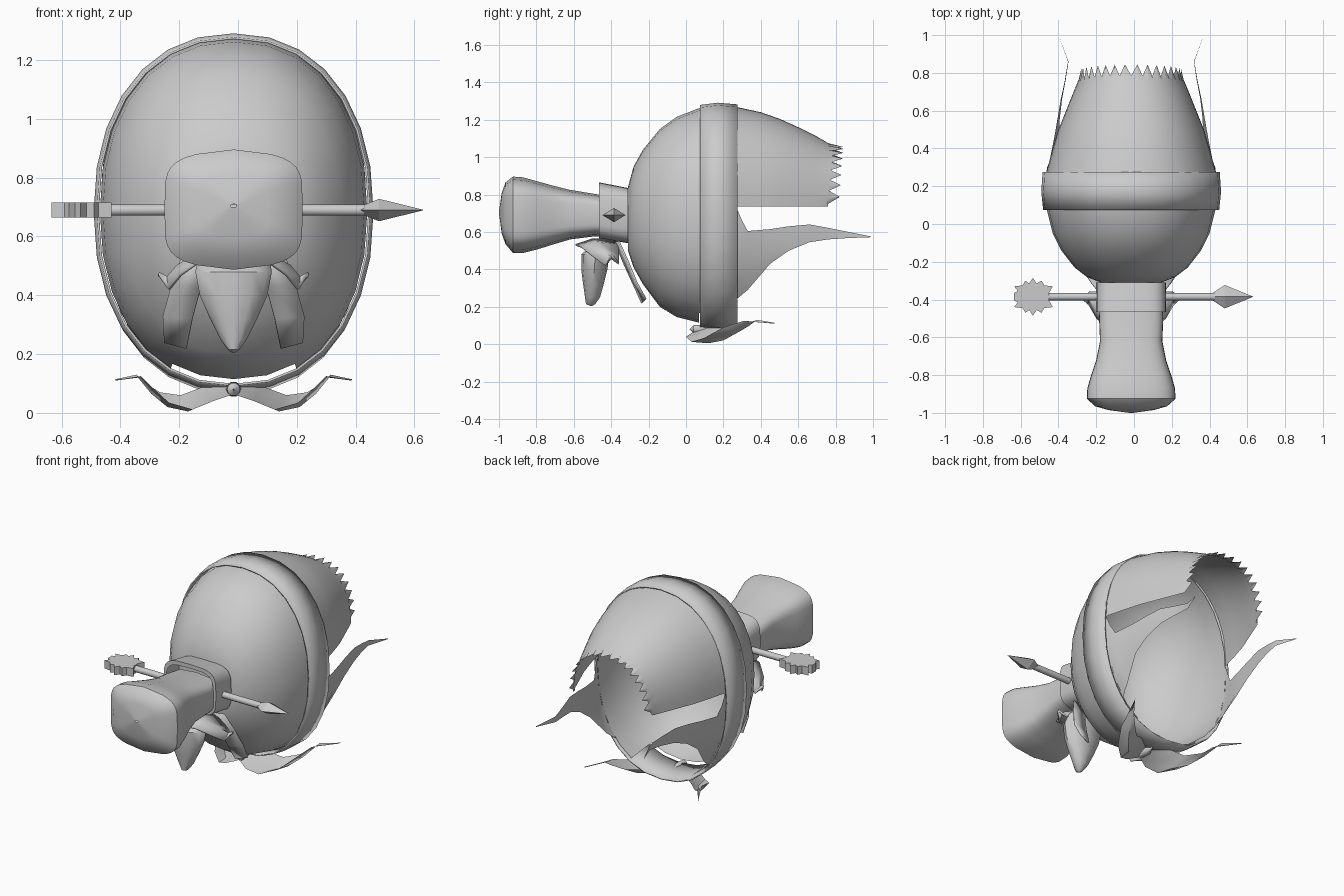
import bpy, bmesh, math

if "Cube" in bpy.data.objects:
    bpy.data.objects.remove(bpy.data.objects["Cube"])

CX = -0.015  # symmetry plane of the hair
mat = bpy.data.materials.new("hair grey")
mat.diffuse_color = (0.6, 0.6, 0.6, 1)
mat.use_nodes = True
mat.node_tree.nodes["Principled BSDF"].inputs["Base Color"].default_value = mat.diffuse_color


def make(name, verts, faces, thick=0, angle=40):
    me = bpy.data.meshes.new(name)
    me.from_pydata(verts, [], faces)
    bm = bmesh.new()
    bm.from_mesh(me)
    bmesh.ops.remove_doubles(bm, verts=bm.verts, dist=0.0005)
    bmesh.ops.recalc_face_normals(bm, faces=bm.faces)
    bm.to_mesh(me)
    bm.free()
    me.materials.append(mat)
    ob = bpy.data.objects.new(name, me)
    bpy.context.collection.objects.link(ob)
    bpy.ops.object.select_all(action='DESELECT')
    bpy.context.view_layer.objects.active = ob
    ob.select_set(True)
    bpy.ops.object.shade_smooth_by_angle(angle=math.radians(angle))
    if thick:
        mod = ob.modifiers.new("thickness", 'SOLIDIFY')
        mod.thickness = thick
        mod.offset = 0
    return ob


def grid(name, rows, closed=False, keep=None, **kw):
    """Skin rows of points; keep(centre) filters faces."""
    n = len(rows[0])
    verts = [p for r in rows for p in r]
    faces = []
    for i in range(len(rows) - 1):
        for j in range(n if closed else n - 1):
            k = (j + 1) % n
            f = (i * n + j, i * n + k, (i + 1) * n + k, (i + 1) * n + j)
            c = [sum(verts[v][a] for v in f) / 4 for a in range(3)]
            if keep is None or keep(c):
                faces.append(f)
    return make(name, verts, faces, **kw)


def ring(y, hw, zt, zb, e=2.2, n=28, cx=CX):
    """Superellipse cross-section facing y."""
    pts = []
    for i in range(n):
        a = 2 * math.pi * i / n
        c, s = math.cos(a), math.sin(a)
        pts.append((cx + hw * math.copysign(abs(c) ** (2 / e), c), y,
                    (zt + zb) / 2 + (zt - zb) / 2 * math.copysign(abs(s) ** (2 / e), s)))
    return pts


def mirrored(name, rows, **kw):
    for side, s in (("right", 1), ("left", -1)):
        grid(f"{side}_{name}", [[(CX + s * x, y, z) for x, y, z in r] for r in rows], **kw)


# Rounded hair shell over the back of the head, open at the face
shell = [(-.31, .02, .70, .66), (-.31, .16, .84, .50), (-.28, .235, .95, .41),
         (-.23, .30, 1.04, .32), (-.14, .37, 1.15, .20), (-.05, .415, 1.215, .145),
         (.07, .445, 1.262, .115), (.17, .455, 1.272, .10), (.27, .45, 1.268, .09)]
grid("hair_shell", [ring(*s) for s in shell], closed=True,
     keep=lambda c: not (c[1] > .1 and c[2] < .15))

# Headband
grid("headband", [ring(y, w, t, b) for y, w, t, b in
                  ((.075, .462, 1.275, .095), (.17, .472, 1.287, .08), (.275, .465, 1.278, .07))],
     closed=True, thick=.008)

# Fringe: half arches that end in ragged points
fringe = [(.27, .45, 1.268), (.40, .415, 1.24), (.50, .385, 1.205),
          (.60, .345, 1.16), (.70, .305, 1.11), (.76, .28, 1.075)]
N = 32


def arch(y, hw, zt, zb=.735):
    pts = []
    for i in range(N + 1):
        a = math.pi * i / N
        c, s = math.cos(a), math.sin(a)
        pts.append((CX + hw * math.copysign(abs(c) ** .9, c), y, zb + (zt - zb) * s ** .9))
    return pts


rows = [arch(*f) for f in fringe]
rows.append([(x, .745 + (.075 if i % 2 else .015) + .025 * math.sin(math.pi * i / N), z)
             for i, (x, y, z) in enumerate(arch(.8, .265, 1.055, .75))])
grid("fringe", rows)

# Swept side locks in front of the ears
lock = [(.27, .24, .73, .45), (.30, .265, .66, .445), (.33, .29, .605, .435),
        (.45, .43, .615, .41), (.55, .50, .63, .392), (.66, .545, .64, .373),
        (.76, .56, .622, .352), (.86, .567, .602, .336), (.99, .572, .576, .385)]
rows = []
for y, b, t, w in lock:
    r = []
    for i in range(6):
        z = b + (t - b) * i / 5
        r.append((w * (1 - min(1, abs(z - .68) / .59) ** 2.2) ** (1 / 2.2), y, z))
    rows.append(r)
mirrored("side_lock", rows)

# Band around the base of the tied tail
collar = [(-.31, .17, .82, .56), (-.31, .185, .835, .54), (-.465, .185, .865, .565),
          (-.465, .165, .84, .585)]
grid("tail_collar", [ring(*c, e=4, n=24) for c in collar], closed=True, angle=30)

# Tied tail, boxy with a crowned top and bottom
tail = [(-.40, .165, .79, .58), (-.50, .17, .805, .575), (-.62, .165, .825, .56),
        (-.72, .185, .85, .53), (-.80, .212, .872, .505), (-.87, .232, .892, .488),
        (-.925, .235, .896, .487), (-.965, .19, .865, .535), (-.985, .12, .81, .59),
        (-1.0, .01, .71, .70)]
rows = []
for y, w, t, b in tail:
    mid = (t + b) / 2
    rows.append([(x, y, mid + (z - mid) * (1 - .17 * (abs(x - CX) / w) ** 1.5))
                 for x, y, z in ring(y, w, t, b, e=5, n=28)])
grid("tied_tail", rows, closed=True)

# Hairpin: rod, spear tip and notched flat ornament
PY, PZ = -.385, .69


def pin_ring(x, ry, rz, n):
    return [(x, PY + ry * math.cos(2 * math.pi * i / n), PZ + rz * math.sin(2 * math.pi * i / n))
            for i in range(n)]


grid("pin_rod", [pin_ring(x, .02, .02, 10) for x in (-.46, .43)], closed=True)
grid("pin_tip", [pin_ring(x, a, b, 4) for x, a, b in
                 ((.41, .015, .01), (.48, .062, .038), (.63, .001, .001))], closed=True, angle=20)
half = [(-.635, .02), (-.615, .03), (-.635, .055), (-.59, .06), (-.575, .085), (-.555, .07),
        (-.535, .1), (-.515, .07), (-.49, .085), (-.475, .06), (-.43, .055), (-.45, .02)]
outline = half + [(x, -y) for x, y in reversed(half)]
m = len(outline)
verts = [(x, PY + y, PZ + z) for z in (-.026, .026) for x, y in outline]
faces = [tuple(range(m)), tuple(range(m, 2 * m))]
faces += [(i, (i + 1) % m, (i + 1) % m + m, i + m) for i in range(m)]
make("pin_ornament", verts, faces, angle=20)

# Hanging lock under the tail, tapering to a curled tip
hang = [(.54, -.44, .12, .05), (.48, -.485, .13, .075), (.40, -.49, .115, .07),
        (.32, -.495, .08, .055), (.25, -.50, .045, .04), (.215, -.51, .02, .025), (.203, -.505, .002, .003)]
grid("hanging_lock", [[(CX + w * math.cos(a), y + d * math.sin(a), z)
                       for a in (2 * math.pi * i / 12 for i in range(12))]
                      for z, y, w, d in hang], closed=True)

# Curled wings either side of the hanging lock
mirrored("curled_wing", [
    [(.02, -.59, .53), (.02, -.50, .56), (.02, -.38, .56)],
    [(.11, -.56, .52), (.11, -.48, .545), (.11, -.36, .53)],
    [(.18, -.50, .47), (.19, -.44, .50), (.19, -.36, .47)],
    [(.22, -.43, .42), (.225, -.40, .46), (.22, -.36, .43)],
    [(.255, -.40, .47), (.255, -.395, .475), (.255, -.39, .47)]], thick=.01)

# Flat strands running from the collar down over the shell
mirrored("nape_strand", [
    [(.06, -.38, .55), (.17, -.36, .55)],
    [(.11, -.33, .43), (.21, -.31, .44)],
    [(.14, -.28, .32), (.24, -.265, .33)],
    [(.16, -.235, .22), (.235, -.215, .24)]], thick=.01)

# Ribbon ends and knot hanging below the headband
mirrored("ribbon_end", [
    [(.01, .03, .06), (.01, .07, .075), (.01, .11, .09)],
    [(.07, .00, .04), (.08, .08, .06), (.10, .18, .09)],
    [(.14, .03, .012), (.155, .12, .005), (.18, .22, .06)],
    [(.22, .10, .035), (.225, .20, .02), (.25, .29, .07)],
    [(.28, .20, .09), (.28, .28, .065), (.30, .34, .10)],
    [(.315, .31, .125), (.325, .35, .12), (.33, .38, .13)],
    [(.40, .47, .11), (.402, .472, .112), (.404, .475, .114)]])
grid("ribbon_knot", [ring(y, w, .08 + w, .08 - w, n=10) for y, w in
                     ((.02, .002), (.04, .022), (.10, .026), (.15, .002))], closed=True)
